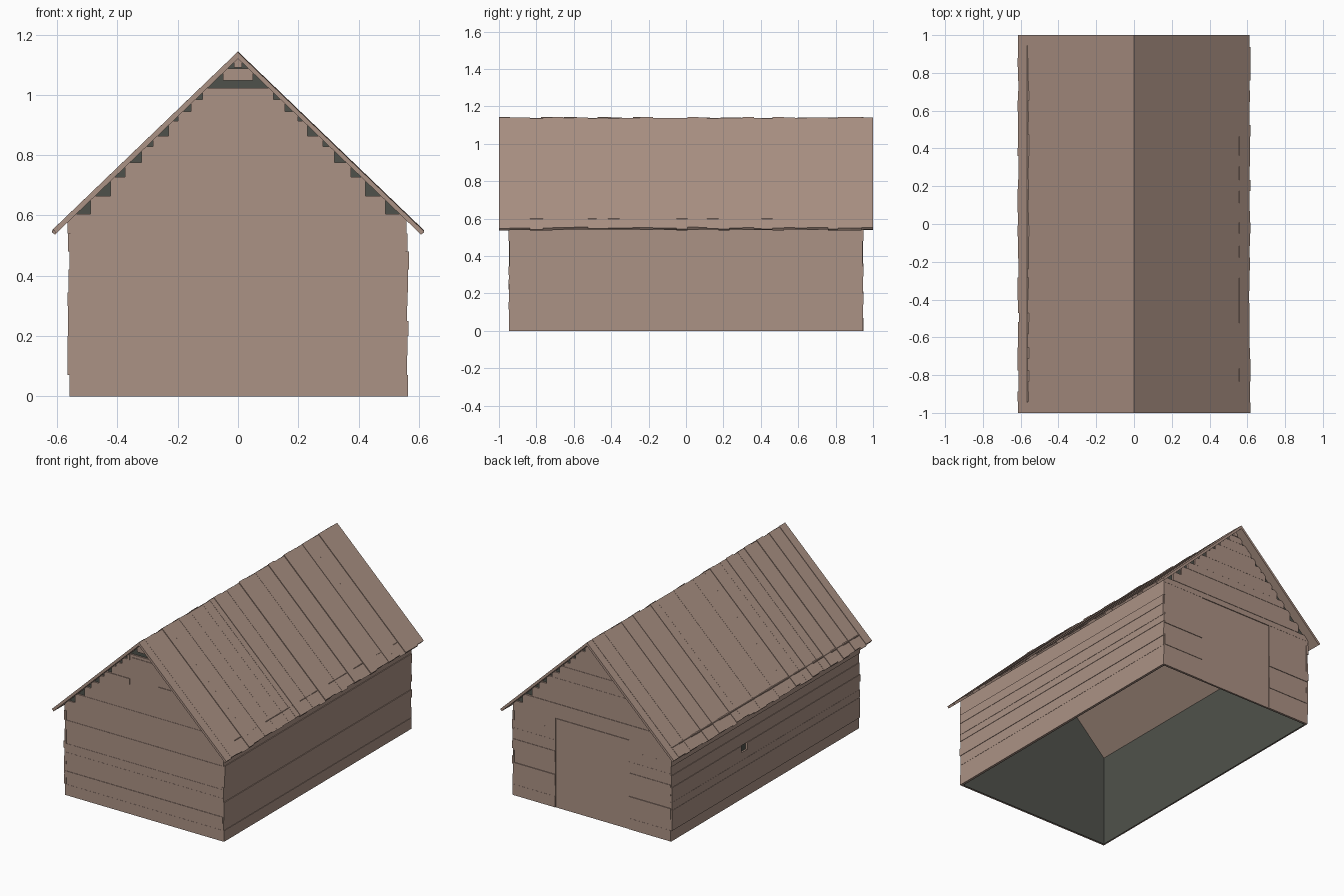
import bpy
import bmesh
import random

random.seed(7)

cube = bpy.data.objects.get("Cube")
if cube:
    bpy.data.objects.remove(cube, do_unlink=True)


def material(name, colour):
    mat = bpy.data.materials.new(name)
    mat.use_nodes = True
    mat.diffuse_color = colour
    mat.node_tree.nodes["Principled BSDF"].inputs["Base Color"].default_value = colour
    return mat


WOOD = material("weathered wood", (0.41, 0.287, 0.233, 1))
DARK = material("dark interior", (0.078, 0.083, 0.07, 1))

RIDGE, SLOPE = 1.14, 0.961
HALF_X, HALF_Y = 0.55, 0.935


def prism(bm, section, y0, y1):
    """Extrude an (x, z) section from y0 to y1."""
    a = [bm.verts.new((x, y0, z)) for x, z in section]
    b = [bm.verts.new((x, y1, z)) for x, z in section]
    bm.faces.new(a)
    bm.faces.new(b[::-1])
    for i in range(len(a)):
        j = (i + 1) % len(a)
        bm.faces.new((a[j], a[i], b[i], b[j]))


def box(bm, x0, x1, y0, y1, z0, z1):
    prism(bm, [(x0, z0), (x1, z0), (x1, z1), (x0, z1)], y0, y1)


def finish(name, bm, mat):
    bmesh.ops.recalc_face_normals(bm, faces=bm.faces)
    mesh = bpy.data.meshes.new(name)
    bm.to_mesh(mesh)
    bm.free()
    mesh.materials.append(mat)
    obj = bpy.data.objects.new(name, mesh)
    bpy.context.collection.objects.link(obj)
    return obj


def rows(edges):
    return zip(edges, edges[1:])


def end_panel(bm, side, x0, x1, z0, z1, depth):
    """Board on an end wall; side is -1 for front and 1 for back."""
    ya, yb = side * HALF_Y, side * (HALF_Y + depth)
    box(bm, x0, x1, min(ya, yb), max(ya, yb), z0, z1)


# Dark lining behind the boards: four thin sheets, open below
bm = bmesh.new()
eave_z = RIDGE - 0.015 - SLOPE * HALF_X
gable = [(-HALF_X, 0), (HALF_X, 0), (HALF_X, eave_z), (0, RIDGE - 0.015), (-HALF_X, eave_z)]
for s in (-1, 1):
    prism(bm, gable, s * HALF_Y - 0.002, s * HALF_Y + 0.002)
    box(bm, s * HALF_X - 0.002, s * HALF_X + 0.002, -HALF_Y, HALF_Y, 0, eave_z)
finish("interior_lining", bm, DARK)

# End walls: full boards below, stepped boards in the gable
gable_rows = [0.605, 0.665, 0.728, 0.775, 0.828, 0.864, 0.914, 0.944, 0.985, 1.022]
front_rows = [0, 0.07, 0.115, 0.155, 0.22, 0.275, 0.33, 0.42, 0.48]
back_rows = [0, 0.07, 0.14, 0.21, 0.29, 0.36, 0.43, 0.5, 0.57]


def end_wall(name, side, low_rows, low_hole, high_hole):
    bm = bmesh.new()
    for z0, z1 in rows(low_rows + gable_rows):
        half = 0.556 if z0 < 0.6 else (RIDGE - 0.005 - z1) / SLOPE
        hole = low_hole if z1 < 0.58 else high_hole if z0 > 0.82 else 0
        depth = random.uniform(0.01, 0.015)
        if not hole:
            end_panel(bm, side, -half, half, z0, z1, depth)
        elif half > hole:
            end_panel(bm, side, -half, -hole, z0, z1, depth)
            end_panel(bm, side, hole, half, z0, z1, depth)
    for z0, z1 in ((1.048, 1.087), (1.09, 1.122)):
        half = (RIDGE - 0.005 - z1) / SLOPE
        end_panel(bm, side, -half, half, z0, z1, 0.012)
    if not high_hole:
        end_panel(bm, side, -0.095, 0.095, 1.022, 1.048, 0.011)
    finish(name, bm, WOOD)


end_wall("front_wall_boards", -1, front_rows, 0, 0.1)
end_wall("back_wall_boards", 1, back_rows, 0.26, 0)

# Loft hatch and its frame
bm = bmesh.new()
end_panel(bm, -1, -0.081, 0.081, 0.822, 1.004, 0.015)
finish("loft_hatch", bm, WOOD)
bm = bmesh.new()
for x0, x1 in ((-0.1, -0.081), (0.081, 0.1)):
    end_panel(bm, -1, x0, x1, 0.822, 1.022, 0.012)
end_panel(bm, -1, -0.081, 0.081, 1.004, 1.022, 0.012)
finish("hatch_frame", bm, WOOD)

# Large back door
bm = bmesh.new()
end_panel(bm, 1, -0.258, 0.258, 0, 0.567, 0.01)
finish("back_door", bm, WOOD)

# Side walls of long uneven boards, one on the right with a broken gap
side_rows = [0, 0.07, 0.135, 0.2, 0.25, 0.3, 0.345, 0.42, 0.48, 0.54, 0.602]
for s, name in ((1, "left_wall_boards"), (-1, "right_wall_boards")):
    bm = bmesh.new()
    for z0, z1 in rows(side_rows):
        outer = HALF_X + random.uniform(0.008, 0.017)
        x0, x1 = sorted((s * HALF_X, s * outer))
        end = random.uniform(0.942, 0.95)
        spans = [(-end, end)]
        if s < 0 and z0 == 0.3:
            spans = [(-end, 0.19), (0.25, end)]
        for y0, y1 in spans:
            box(bm, x0, x1, y0, y1, z0, z1)
    finish(name, bm, WOOD)

# Roof planks running from ridge to eave, slightly uneven
COUNT = 34
for s, name in ((1, "left_roof_planks"), (-1, "right_roof_planks")):
    bm = bmesh.new()
    step = 2 / COUNT
    cuts = [-1 + i * step + random.uniform(-0.012, 0.012) for i in range(1, COUNT)]
    for y0, y1 in rows([-1] + cuts + [1]):
        top = RIDGE + random.uniform(-0.004, 0.004)
        eave = 0.615 + random.uniform(-0.005, 0.003)
        foot = eave - 0.01
        base = RIDGE - 0.02
        section = [(0, top), (s * eave, top - SLOPE * eave),
                   (s * foot, base - SLOPE * foot), (0, base)]
        prism(bm, section, y0, y1)
    finish(name, bm, WOOD)
